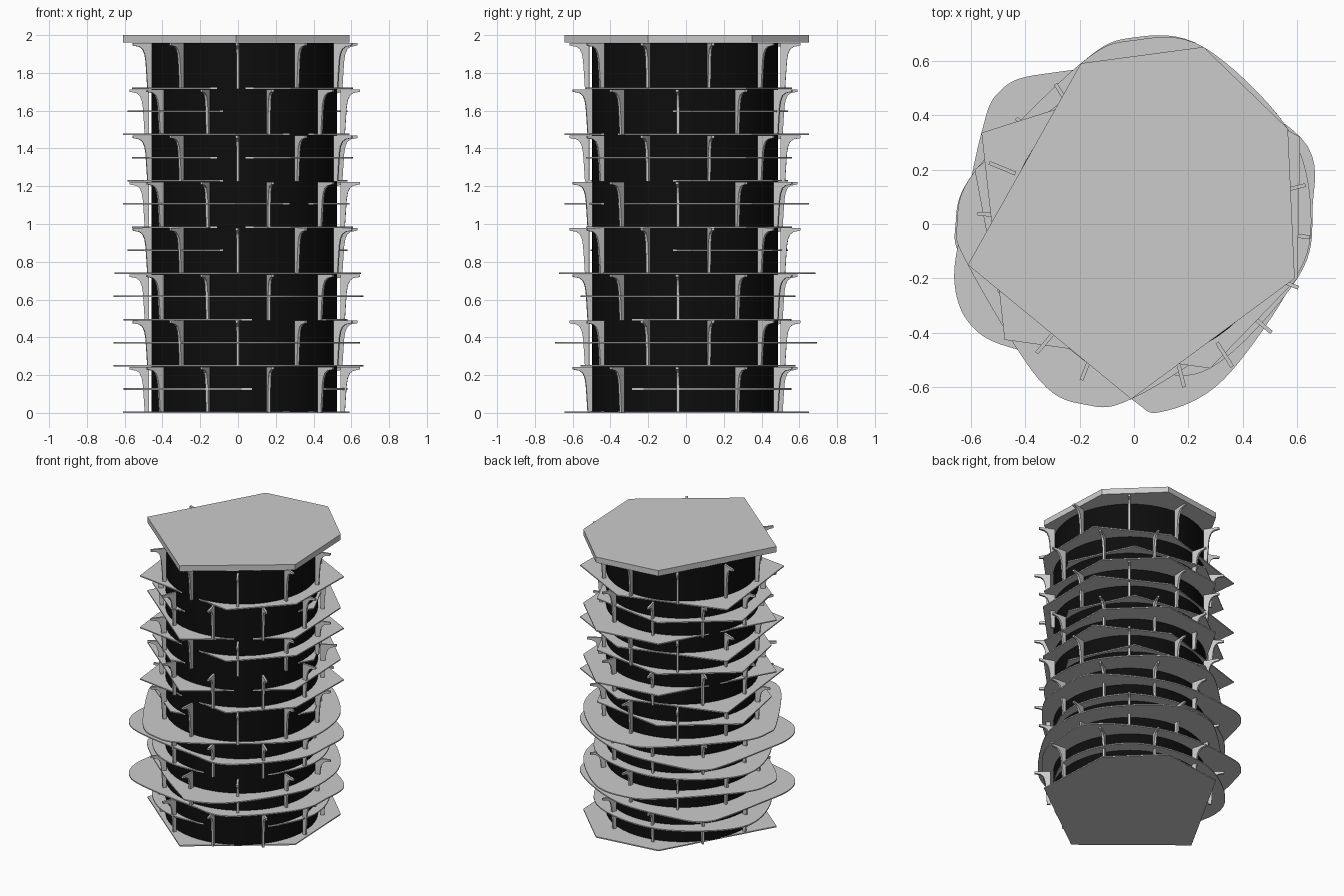
import bpy, bmesh
from math import sin, cos, radians
from mathutils import Vector

if "Cube" in bpy.data.objects:
    bpy.data.objects.remove(bpy.data.objects["Cube"])

STEP = 0.1225            # half a storey
CX, CY = 0.033, -0.005   # tower axis


def new_object(name, bm):
    bmesh.ops.recalc_face_normals(bm, faces=bm.faces)
    me = bpy.data.meshes.new(name)
    bm.to_mesh(me)
    bm.free()
    ob = bpy.data.objects.new(name, me)
    bpy.context.collection.objects.link(ob)
    return ob


def extrude_outline(bm, pts, vec):
    f = bm.faces.new([bm.verts.new(p) for p in pts])
    r = bmesh.ops.extrude_face_region(bm, geom=[f], use_keep_orig=True)
    vs = [v for v in r["geom"] if isinstance(v, bmesh.types.BMVert)]
    bmesh.ops.translate(bm, verts=vs, vec=vec)


def smooth_loop(pts, n=8):
    # closed Catmull-Rom curve through the points
    out = []
    k = len(pts)
    for i in range(k):
        a, b, c, d = (Vector(pts[(i + j) % k]) for j in (-1, 0, 1, 2))
        for s in range(n):
            t = s / n
            out.append(0.5 * (2 * b + (c - a) * t + (2 * a - 5 * b + 4 * c - d) * t * t
                              + (3 * b - a - 3 * c + d) * t ** 3))
    return out


def plate(name, pts, z, thick=0.008):
    bm = bmesh.new()
    extrude_outline(bm, [(p[0], p[1], z) for p in pts], (0, 0, thick))
    return new_object(name, bm)


# dark glazed core
black = bpy.data.materials.new("dark_glass")
black.diffuse_color = (0.004, 0.004, 0.004, 1)
black.use_nodes = True
black.node_tree.nodes["Principled BSDF"].inputs["Base Color"].default_value = black.diffuse_color
bpy.ops.mesh.primitive_cylinder_add(vertices=64, radius=0.492, depth=1.955,
                                    location=(CX, CY, 0.004 + 1.955 / 2))
core = bpy.context.object
core.name = "glass_core"
core.data.materials.append(black)
bpy.ops.object.shade_smooth_by_angle()

# angular plate outlines, repeated in a cycle of three
hex_r = [(-.195, .59), (.255, .65), (.565, .35), (.59, -.2), (-.01, -.643), (-.61, -.15)]
hex_q = [(.58, .03), (.32, -.4), (-.18, -.505), (-.5, -.25), (-.585, .2), (-.15, .54), (.38, .46)]
hex_p = [(.61, .32), (.15, .56), (-.56, .335), (-.475, -.425), (.28, -.53), (.6, -.2)]
# rounded outlines used on the lower storeys
round_r1 = [(-.195, .59), (0, .685), (.255, .65), (.565, .35), (.645, .05), (.59, -.2), (.33, -.57),
            (.1, -.69), (-.01, -.643), (-.3, -.43), (-.61, -.15), (-.655, .0), (-.58, .2)]
round_r2 = [(-.195, .59), (0, .675), (.255, .65), (.565, .35), (.65, .05), (.59, -.2), (.3, -.45),
            (-.01, -.643), (-.17, -.665), (-.35, -.57), (-.61, -.15), (-.65, .0), (-.58, .2)]
round_p = [(.61, .32), (.15, .565), (-.34, .55), (-.5, .48), (-.56, .335), (-.62, .05), (-.66, -.2),
           (-.6, -.37), (-.43, -.46), (0, -.53), (.28, -.53), (.6, -.2), (.655, .05)]
sharp = [hex_r, hex_q, hex_p]

plate("ground_plate", hex_r, 0)
for i in range(1, 15):
    if i <= 6:
        src = [round_r1 if i == 3 else round_r2, hex_q, round_p][i % 3]
        pts = smooth_loop(src)
    else:
        pts = sharp[i % 3]
    plate(f"sun_plate_{i}", pts, i * STEP)
plate("roof_slab", hex_r, 16 * STEP, 0.04)

# bracket fins: slim stem flaring out under each floor, staggered per storey
profile = [(.508, 0), (.531, 0), (.536, .08), (.541, .15), (.547, .185), (.558, .21),
           (.575, .223), (.612, .23), (.612, .243), (.508, .243)]
T = 0.014
for lvl in range(8):
    bm = bmesh.new()
    for k in range(10):
        a = radians(36 * k - 4 + (18 if lvl % 2 else 0))
        d, n = Vector((cos(a), sin(a), 0)), Vector((-sin(a), cos(a), 0))
        base = Vector((CX + .003, CY, lvl * 2 * STEP)) - n * T / 2
        extrude_outline(bm, [base + d * r + Vector((0, 0, z)) for r, z in profile], n * T)
    new_object(f"bracket_fins_{lvl + 1}", bm)
